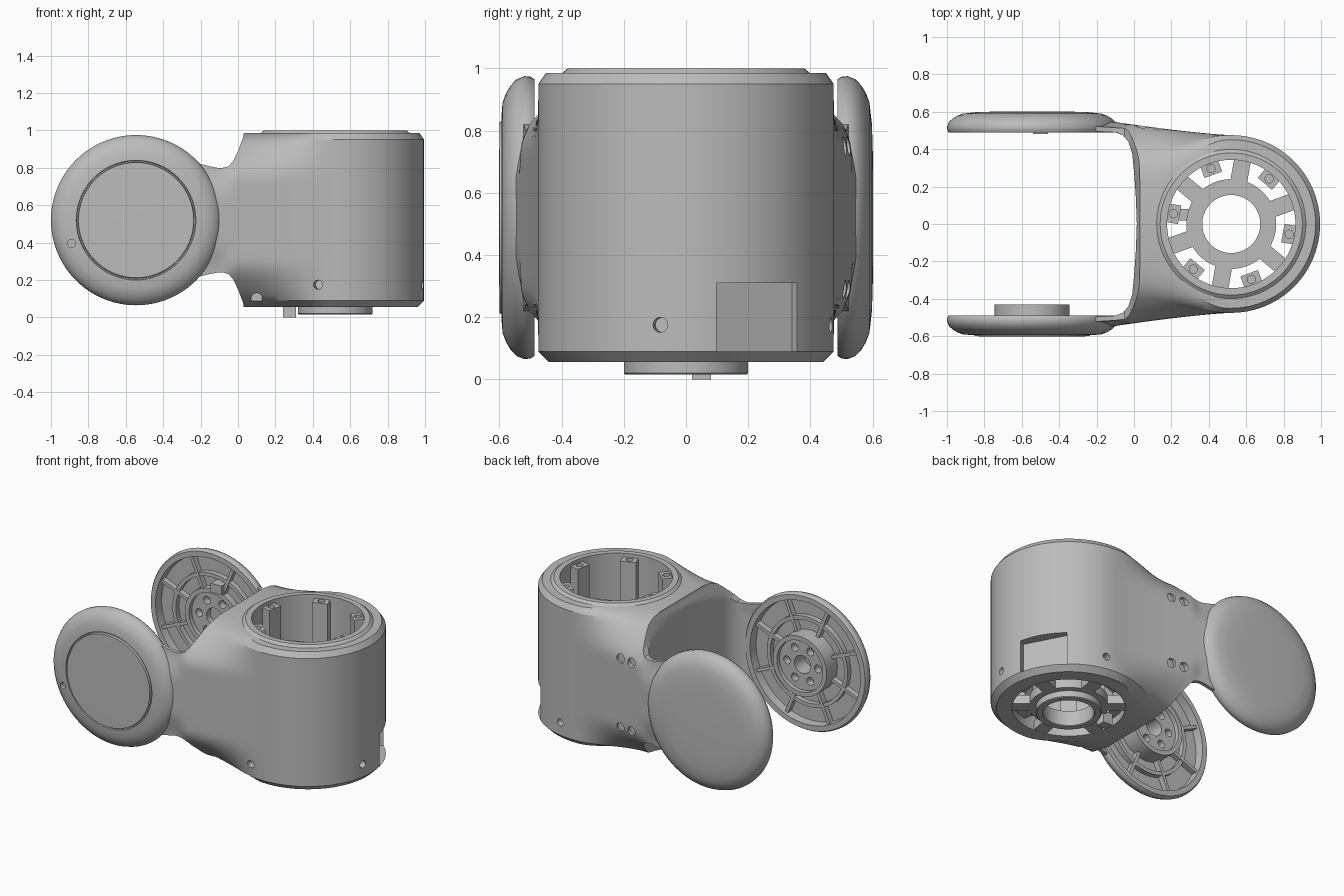
import bpy, bmesh, math
from mathutils import Matrix, Vector

cube = bpy.data.objects.get("Cube")
if cube:
    bpy.data.objects.remove(cube, do_unlink=True)

grey = bpy.data.materials.new("machined grey")
grey.use_nodes = True
colour = (0.5, 0.5, 0.5, 1)
grey.diffuse_color = colour
grey.node_tree.nodes["Principled BSDF"].inputs["Base Color"].default_value = colour

BORE = Vector((0.52, 0, 0))        # vertical axis of the housing
PIVOT = Vector((-0.545, 0, 0.52))  # horizontal axis of the fork
MID = 0.52


def move(x, y, z):
    return Matrix.Translation((x, y, z))


def turn(deg, axis):
    return Matrix.Rotation(math.radians(deg), 4, axis)


def finish(name, bm):
    bmesh.ops.recalc_face_normals(bm, faces=bm.faces)
    mesh = bpy.data.meshes.new(name)
    bm.to_mesh(mesh)
    bm.free()
    mesh.materials.append(grey)
    ob = bpy.data.objects.new(name, mesh)
    bpy.context.collection.objects.link(ob)
    return ob


def lathe(name, profile, matrix, steps=96):
    bm = bmesh.new()
    vs = [bm.verts.new((r, 0, h)) for r, h in profile]
    es = [bm.edges.new(p) for p in zip(vs, vs[1:])]
    if profile[0][0] > 0:
        es.append(bm.edges.new((vs[-1], vs[0])))
    bmesh.ops.spin(bm, geom=vs + es, cent=(0, 0, 0), axis=(0, 0, 1),
                   angle=math.tau, steps=steps)
    bmesh.ops.remove_doubles(bm, verts=bm.verts, dist=1e-5)
    bm.transform(matrix)
    return finish(name, bm)


def boxes(name, items):
    """items: (matrix, size)"""
    bm = bmesh.new()
    for matrix, size in items:
        bmesh.ops.create_cube(bm, size=1, matrix=matrix @ Matrix.Diagonal((*size, 1)))
    return finish(name, bm)


def rods(name, items, seg=24):
    """items: (matrix, radius, length)"""
    bm = bmesh.new()
    for matrix, r, length in items:
        bmesh.ops.create_cone(bm, cap_ends=True, segments=seg, radius1=r,
                              radius2=r, depth=length, matrix=matrix)
    return finish(name, bm)


def cut(ob, cutter, operation='DIFFERENCE'):
    cutter.hide_render = True
    mod = ob.modifiers.new("cut", 'BOOLEAN')
    mod.operation, mod.object, mod.solver = operation, cutter, 'EXACT'
    bpy.context.view_layer.objects.active = ob
    bpy.ops.object.modifier_apply(modifier=mod.name)
    bpy.data.objects.remove(cutter, do_unlink=True)


def smooth(t):
    t = min(max(t, 0), 1)
    return t * t * (3 - 2 * t)


# Housing: stacked plan outlines, a cylinder blending into two fork arms
def half_width(x, z):
    dz = abs(z - MID)
    arm = smooth((-0.01 - x) / 0.08)
    t = max((0.52 - x) / 0.77, 0)
    waist = 1 - 0.45 * smooth((dz - 0.1) / 0.2)
    flank = 1 - smooth((dz - 0.22) / 0.21)
    bulge = 0.093 * t ** 1.3 * (arm * waist + (1 - arm) * flank)
    v = min(max((dz - 0.2) / 0.265, 0), 1)
    corner = 0.22 * smooth((0.5 - x) / 0.45) * (1 - math.sqrt(1 - v * v)) * (1 - arm)
    return 0.475 + bulge - corner


def inset(z):
    return max((0.09 - z), 0) + max((z - 0.95) * 0.7, 0)


saddle = [(-0.25, 0.5), (-0.1, 0.498), (-0.06, 0.475), (-0.03, 0.44),
          (-0.01, 0.38), (0, 0.28), (0.01, 0.14)]


def outline(z):
    r = 0.475 - inset(z)
    half = [(0.52 + r * math.cos(a), r * math.sin(a))
            for a in (math.pi / 2 * i / 24 for i in range(1, 25))]
    xs = [0.52 - 0.77 * i / 28 for i in range(1, 29)]
    half += [(x, half_width(x, z) - inset(z)) for x in xs]
    half += [(x, min(y, half_width(x, z) - inset(z) - 0.025)) for x, y in saddle]
    return ([(0.52 + r, 0)] + half + [(0.015, 0)]
            + [(x, -y) for x, y in reversed(half)])


levels = [0.055] + [0.09 + 0.86 * i / 32 for i in range(33)] + [0.97, 0.985]
bm = bmesh.new()
rings = [[bm.verts.new((x, y, z)) for x, y in outline(z)] for z in levels]
for lo, hi in zip(rings, rings[1:]):
    for i in range(len(lo)):
        j = (i + 1) % len(lo)
        bm.faces.new((lo[i], lo[j], hi[j], hi[i]))
bm.faces.new(rings[0])
bm.faces.new(rings[-1])
housing = finish("housing", bm)

# Side silhouette with a waisted neck
neck = [(-0.3, 0.815), (-0.25, 0.82), (-0.2, 0.82), (-0.15, 0.808), (-0.11, 0.80),
        (-0.08, 0.80), (-0.05, 0.808), (-0.025, 0.838), (0, 0.89), (0.03, 0.97), (0.037, 1.1)]
side = neck + [(1.2, 1.1), (1.2, -0.06)] + [(x, 2 * MID - z) for x, z in reversed(neck)]
bm = bmesh.new()
face = bm.faces.new([bm.verts.new((x, -0.8, z)) for x, z in side])
ext = bmesh.ops.extrude_face_region(bm, geom=[face])
bmesh.ops.translate(bm, vec=(0, 1.6, 0),
                    verts=[v for v in ext["geom"] if isinstance(v, bmesh.types.BMVert)])
cut(housing, finish("side_cutter", bm), 'INTERSECT')

# Bore, fork clearance, cable notch and screw holes
cut(housing, rods("bore_cutter", [(move(0.52, 0, 0.5), 0.345, 2)], 96))
cut(housing, rods("fork_cutter", [(Matrix.Translation(PIVOT) @ turn(90, 'X'), 0.435, 2)], 96))
notch = Matrix.Translation(BORE) @ turn(28, 'Z') @ move(0.51, 0.018, 0.2)
cut(housing, boxes("notch_cutter", [(notch, (0.2, 0.3, 0.22))]))
holes = [(Matrix.Translation(BORE) @ turn(a, 'Z') @ move(0.47, 0, 0.175) @ turn(90, 'Y'), 0.024, 0.08)
         for a in (-101, -10, 79)]
holes += [(move(x, 0.53, z) @ turn(90, 'X'), 0.03, 0.07) for x in (0.04, 0.13) for z in (0.29, 0.75)]
holes += [(move(0.1, -0.46, 0.1) @ turn(90, 'X'), 0.03, 0.2)]
cut(housing, rods("hole_cutter", holes))

# Raised mouth around the bore
top_ring = lathe("top_ring", [(0.343, 0.96), (0.343, 1.0), (0.38, 1.0), (0.4, 0.984), (0.4, 0.96)],
                 Matrix.Translation(BORE))

# Screw lugs inside the bore
angles = [-10 + 60 * i for i in range(6)]
around = [Matrix.Translation(BORE) @ turn(a, 'Z') for a in angles]
lugs = boxes("bore_lugs", [(m @ move(0.32, 0, 0.54), (0.08, 0.1, 0.87)) for m in around])
cut(lugs, rods("lug_cutter", [(m @ move(0.315, 0, 0.97), 0.022, 0.16) for m in around]))

# Spoked floor with a central boss
base_hub = lathe("base_hub", [(0.155, 0.02), (0.16, 0.015), (0.195, 0.015), (0.2, 0.02), (0.2, 0.06),
                              (0.24, 0.06), (0.24, 0.12), (0.155, 0.12)], Matrix.Translation(BORE))
spokes = boxes("base_spokes", [(m @ turn(30, 'Z') @ move(0.29, 0, 0.09), (0.13, 0.09, 0.06))
                               for m in around])
base_key = boxes("base_key", [(move(0.275, 0.05, 0.04), (0.07, 0.06, 0.08))])

# Fork plates: domed outside, ringed and ribbed inside
rim = [(0.37, 0.59), (0.4, 0.579), (0.425, 0.564), (0.445, 0.545), (0.455, 0.52),
       (0.453, 0.5), (0.445, 0.488), (0.41, 0.488), (0.405, 0.545),
       (0.3, 0.545), (0.3, 0.51), (0.275, 0.51), (0.275, 0.545), (0.2, 0.545)]
fronts = [(0, 0.602), (0.308, 0.6), (0.311, 0.585), (0.317, 0.585), (0.32, 0.594)]
backs = [(0, 0.602), (0.2, 0.601), (0.3, 0.598)]
objects = [housing, top_ring, lugs, base_hub, spokes, base_key]
for label, angle, outer, hub in (("front", 90, fronts, 0.43), ("back", -90, backs, 0.5)):
    place = Matrix.Translation(PIVOT) @ turn(angle, 'X')
    floor = hub + 0.03
    plate = lathe(label + "_fork_plate",
                  outer + rim + [(0.2, hub), (0.17, hub), (0.17, floor),
                                 (0.06, floor), (0.06, 0.57), (0, 0.57)], place)
    cut(plate, rods("hub_cutter", [(place @ turn(60 * i, 'Z') @ move(0.115, 0, floor), 0.026, 0.1)
                                   for i in range(6)]))
    if label == "front":
        cut(plate, rods("pin_cutter", [(move(-0.89, -0.6, 0.395) @ turn(90, 'X'), 0.022, 0.08)]))
    ribs = boxes(label + "_fork_ribs", [(place @ turn(45 * i + 22, 'Z') @ move(0.305, 0, 0.53),
                                         (0.23, 0.022, 0.045)) for i in range(8)])
    objects += [plate, ribs]

# Stop block inside the back plate
objects.append(boxes("stop_block", [(move(-0.5, 0.515, 0.74), (0.08, 0.07, 0.06))]))

# Smooth shading with sharp creases
bpy.ops.object.select_all(action='DESELECT')
for ob in objects:
    ob.select_set(True)
bpy.context.view_layer.objects.active = housing
bpy.ops.object.shade_smooth_by_angle(angle=math.radians(30))
